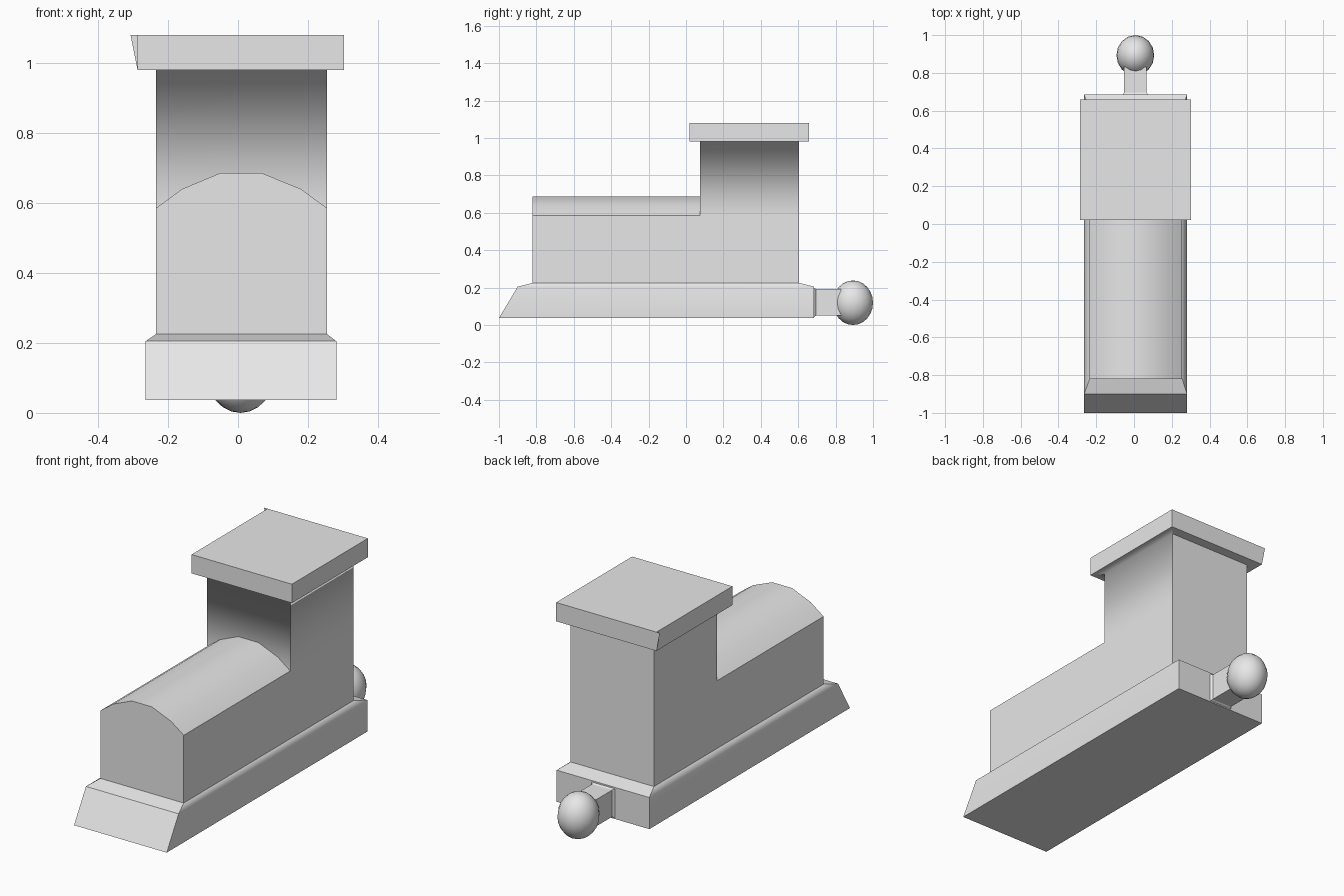
import bpy
import bmesh

old = bpy.data.objects.get("Cube")
if old:
    bpy.data.objects.remove(old, do_unlink=True)

# One plain material for the whole model
grey = bpy.data.materials.new("light grey")
grey.use_nodes = True
colour = (0.8, 0.8, 0.8, 1)
grey.diffuse_color = colour
grey.node_tree.nodes["Principled BSDF"].inputs["Base Color"].default_value = colour


def finish(bm, name, soft=lambda p: False):
    """Make the object; edges whose midpoint passes the soft rule stay smooth."""
    for face in bm.faces:
        face.smooth = True
    for edge in bm.edges:
        edge.smooth = soft((edge.verts[0].co + edge.verts[1].co) / 2)
    mesh = bpy.data.meshes.new(name)
    bm.to_mesh(mesh)
    bm.free()
    mesh.materials.append(grey)
    obj = bpy.data.objects.new(name, mesh)
    bpy.context.collection.objects.link(obj)
    return obj


def loft(name, rings, cap_start=True, cap_end=True, soft=lambda p: False):
    """Skin a series of matching closed rings."""
    bm = bmesh.new()
    loops = [[bm.verts.new(p) for p in ring] for ring in rings]
    n = len(loops[0])
    for a, b in zip(loops, loops[1:]):
        for i in range(n):
            j = (i + 1) % n
            bm.faces.new((a[i], a[j], b[j], b[i]))
    if cap_start:
        bm.faces.new(loops[0][::-1])
    if cap_end:
        bm.faces.new(loops[-1])
    return finish(bm, name, soft)


def flat_ring(x0, x1, y0, y1, z):
    return [(x0, y0, z), (x1, y0, z), (x1, y1, z), (x0, y1, z)]


def upright_ring(x0, x1, z0, z1, y):
    return [(x0, y, z1), (x1, y, z1), (x1, y, z0), (x0, y, z0)]


# Shared dimensions
LEFT, RIGHT = -0.235, 0.255
FRONT, CAB_FRONT, BACK = -0.82, 0.075, 0.605
DECK, SHOULDER, EAVES, TOP = 0.225, 0.585, 0.98, 1.08
ROOF = (-0.287, 0.303, 0.02, 0.658)
SILL = 0.205

# Chassis with sloped nose and a softened upper border along the sides
loft("chassis", [
    flat_ring(-0.264, 0.281, -1.0, 0.685, 0.037),
    flat_ring(-0.264, 0.281, -0.9, 0.685, SILL),
    flat_ring(LEFT, RIGHT, FRONT, BACK, DECK),
], soft=lambda p: abs(p.z - SILL) < 0.001 and abs(p.x) > 0.1)

# Boiler with faceted arched top
arch = [(LEFT, SHOULDER), (-0.16, 0.64), (-0.05, 0.686),
        (0.067, 0.686), (0.18, 0.64), (RIGHT, SHOULDER)]
profile = arch + [(RIGHT, DECK), (LEFT, DECK)]
loft("boiler", [[(x, y, z) for x, z in profile] for y in (FRONT, CAB_FRONT)],
     cap_end=False, soft=lambda p: p.z > SHOULDER + 0.02
     and FRONT + 0.01 < p.y < CAB_FRONT - 0.01)

# Cab walls, flowing into the underside of the roof at the front and one side
loft("cab", [flat_ring(LEFT, RIGHT, CAB_FRONT, BACK, z)
             for z in (DECK, SHOULDER, EAVES)] + [flat_ring(*ROOF, EAVES)],
     cap_start=False, cap_end=False,
     soft=lambda p: p.z > EAVES - 0.001
     and (abs(p.y - CAB_FRONT) < 0.001 or abs(p.x - RIGHT) < 0.001))

# Roof slab
loft("roof", [flat_ring(*ROOF, EAVES), flat_ring(*ROOF, TOP)], cap_start=False)

# Thin pointed sliver at the rear corner of the roof
bm = bmesh.new()
x, y = ROOF[0], ROOF[3]
bm.faces.new([bm.verts.new(p) for p in
              ((x, y, EAVES), (x - 0.02, y, TOP), (x, y, TOP))])
finish(bm, "roof_corner_tip")

# Rear coupling bar, flared where it meets the chassis
loft("coupling_bar", [
    upright_ring(-0.065, 0.08, 0.04, 0.2, 0.68),
    upright_ring(-0.052, 0.066, 0.05, 0.192, 0.695),
    upright_ring(-0.052, 0.066, 0.05, 0.192, 0.83),
])

# Rounded coupling ball
bm = bmesh.new()
bmesh.ops.create_uvsphere(bm, u_segments=16, v_segments=12, radius=1)
bmesh.ops.scale(bm, vec=(0.1, 0.107, 0.119), verts=bm.verts)
bmesh.ops.translate(bm, vec=(0.007, 0.893, 0.119), verts=bm.verts)
finish(bm, "coupling_ball", soft=lambda p: True)
